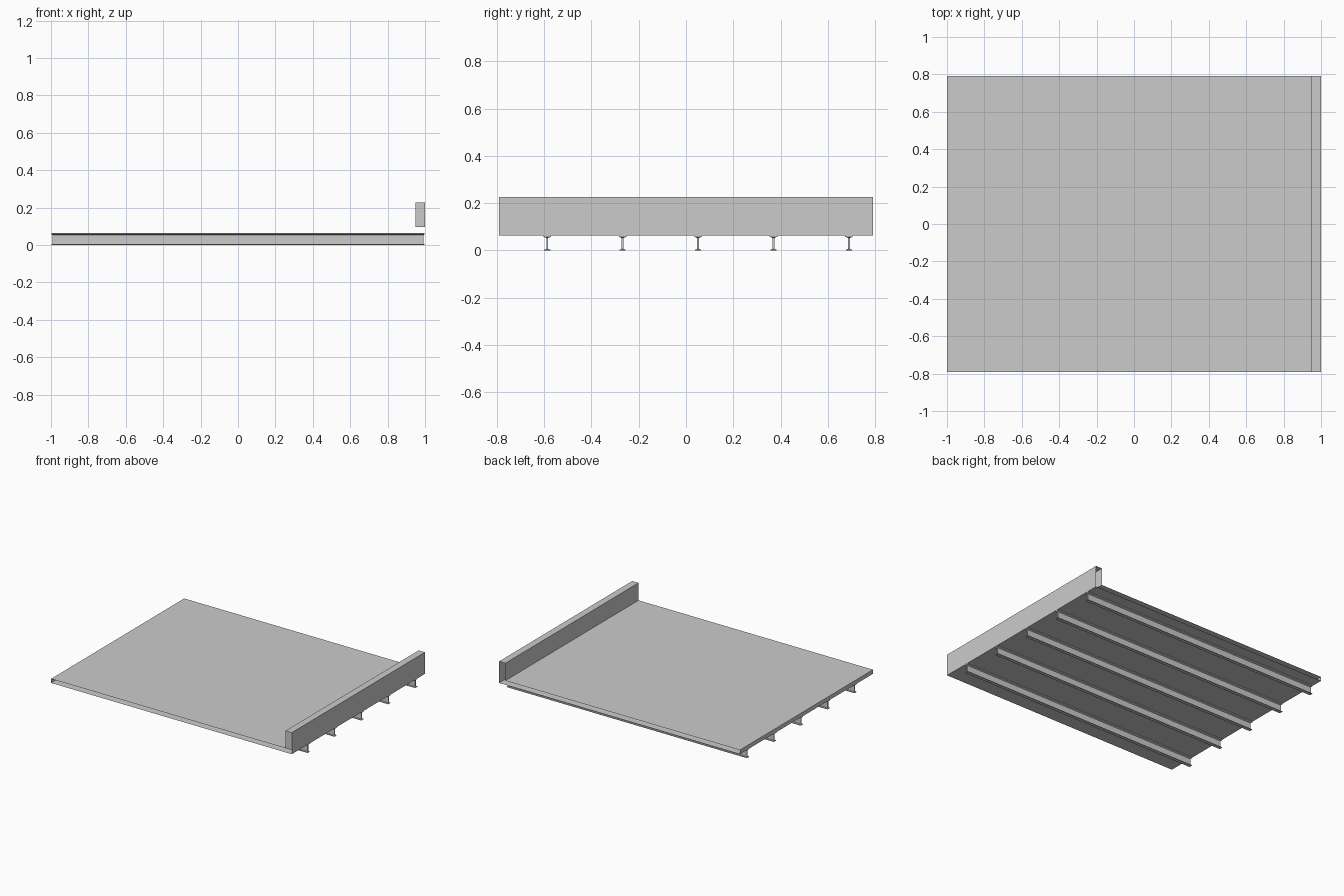
import bpy
import bmesh

if "Cube" in bpy.data.objects:
    bpy.data.objects.remove(bpy.data.objects["Cube"])

HALF_Y = 0.79
Z_UNDER, Z_DECK, Z_WALL = 0.064, 0.095, 0.226
WALL_X = 0.948


def finish(name, bm):
    bmesh.ops.recalc_face_normals(bm, faces=bm.faces)
    mesh = bpy.data.meshes.new(name)
    bm.to_mesh(mesh)
    bm.free()
    obj = bpy.data.objects.new(name, mesh)
    bpy.context.collection.objects.link(obj)
    return obj


# Deck and edge wall: L-shaped section swept along y, slab sides left open
section = [(-1, Z_UNDER), (1, Z_UNDER), (1, Z_WALL),
           (WALL_X, Z_WALL), (WALL_X, Z_DECK), (-1, Z_DECK)]
bm = bmesh.new()
front = [bm.verts.new((x, -HALF_Y, z)) for x, z in section]
back = [bm.verts.new((x, HALF_Y, z)) for x, z in section]
for i in range(len(section)):
    j = (i + 1) % len(section)
    bm.faces.new((front[i], front[j], back[j], back[i]))
# Front end cap of the wall only
corner = bm.verts.new((1, -HALF_Y, Z_DECK))
bm.faces.new((front[4], corner, front[2], front[3]))
finish("deck_with_edge_wall", bm)


# I-beam joists: section points of the +y half, mirrored for the other half
half = [(0.013, 0.0), (0.013, 0.004), (0.004, 0.006),
        (0.004, 0.053), (0.016, 0.058), (0.016, Z_UNDER)]
profile = half + [(-y, z) for y, z in reversed(half)]


def joist(index, y0):
    bm = bmesh.new()
    # web ends sit slightly inside the flange ends
    def ring(s):
        return [bm.verts.new((s * (0.992 if abs(y) < 0.01 else 0.998), y0 + y, z))
                for y, z in profile]
    a, b = ring(-1), ring(1)
    n = len(profile)
    for i in range(n):
        j = (i + 1) % n
        bm.faces.new((a[i], a[j], b[j], b[i]))
    # End caps split into bottom flange, web and top flange strips
    for r in (a, b):
        for k in range(len(half) - 1):
            bm.faces.new((r[k], r[k + 1], r[n - 2 - k], r[n - 1 - k]))
    finish(f"joist_{index + 1}", bm)


for i in range(5):
    joist(i, -0.587 + i * 0.319)
